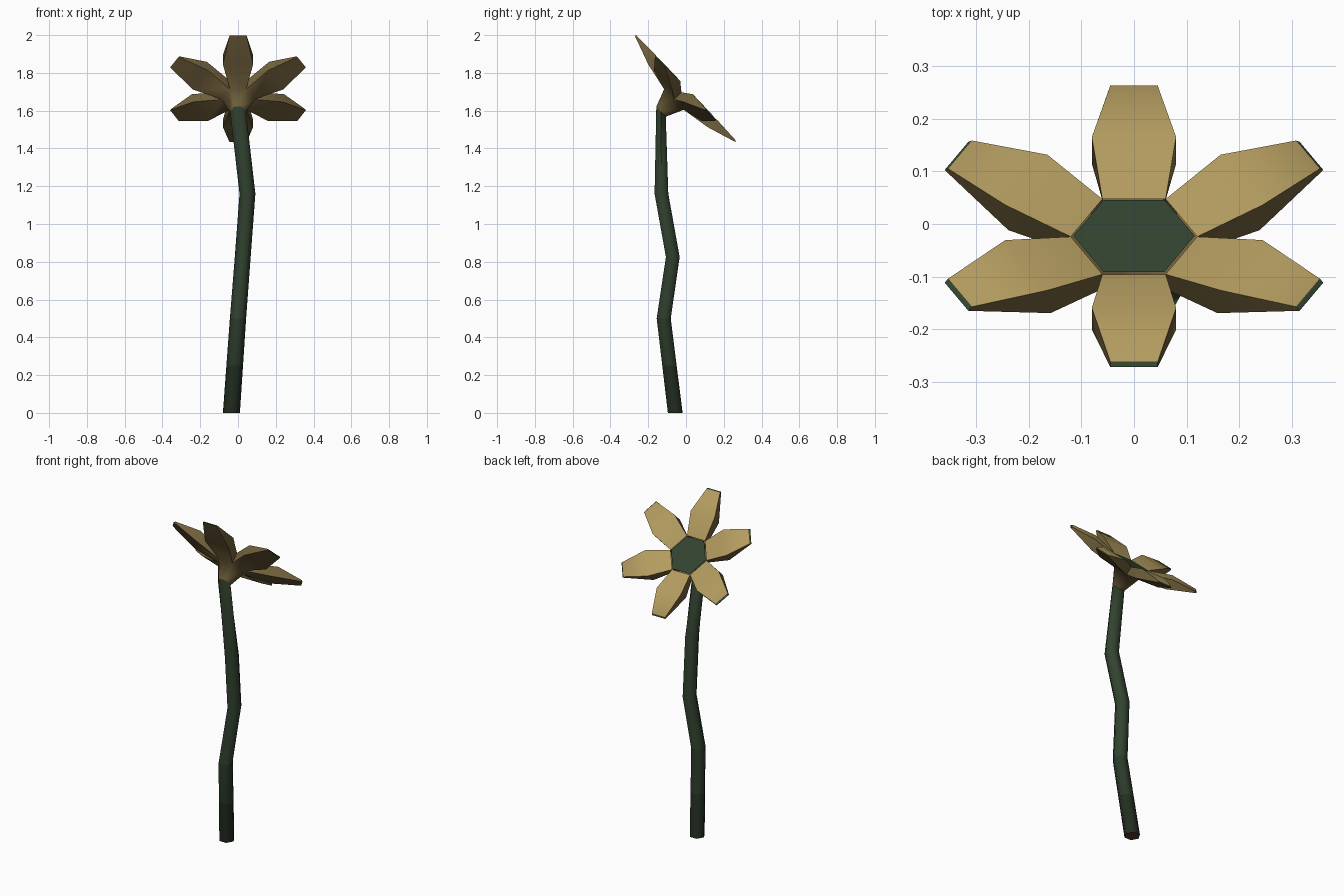
import bpy, bmesh, math
from mathutils import Vector

if "Cube" in bpy.data.objects:
    bpy.data.objects.remove(bpy.data.objects["Cube"])


def material(name, rgb):
    m = bpy.data.materials.new(name)
    m.diffuse_color = (*rgb, 1)
    m.use_nodes = True
    m.node_tree.nodes["Principled BSDF"].inputs["Base Color"].default_value = m.diffuse_color
    return m


TAN = material("petal tan", (0.45, 0.33, 0.115))
BROWN = material("petal underside brown", (0.17, 0.12, 0.045))
GREEN = material("stem green", (0.032, 0.056, 0.029))
MID_GREEN = material("lower stem green", (0.024, 0.042, 0.022))
DARK_GREEN = material("stem base green", (0.016, 0.027, 0.015))
CUT = material("cut end brown", (0.09, 0.04, 0.022))

# Tilted frame of the bloom: across, down the slope, and out of the face
CENTRE = Vector((0, -0.024, 1.697))
ACROSS = Vector((1, 0, 0))
SLOPE = Vector((0, 0.687, -0.726))
NORMAL = Vector((0, 0.726, 0.687))
APO = math.cos(math.pi / 6)


def bloom_point(a, r, side, n):
    """Point at distance r along direction a, shifted sideways, raised by n."""
    u = r * math.cos(a) - side * math.sin(a)
    v = r * math.sin(a) + side * math.cos(a)
    return CENTRE + ACROSS * u + SLOPE * v + NORMAL * n


def bloom_ring(radius, n):
    return [bloom_point(math.radians(60 * i), radius, 0, n) for i in range(6)]


def finish(name, bm, mats, angle):
    bmesh.ops.remove_doubles(bm, verts=bm.verts, dist=0.0005)
    bmesh.ops.recalc_face_normals(bm, faces=bm.faces)
    me = bpy.data.meshes.new(name)
    bm.to_mesh(me)
    bm.free()
    ob = bpy.data.objects.new(name, me)
    bpy.context.collection.objects.link(ob)
    for m in mats:
        me.materials.append(m)
    bpy.ops.object.select_all(action='DESELECT')
    ob.select_set(True)
    bpy.context.view_layer.objects.active = ob
    bpy.ops.object.shade_smooth_by_angle(angle=math.radians(angle))
    return ob


def loft(bm, rings, colour=lambda row, i: 0):
    """Join closed rings of points with quads, coloured by row and side."""
    vs = [[bm.verts.new(p) for p in ring] for ring in rings]
    k = len(rings[0])
    for row, (a, b) in enumerate(zip(vs, vs[1:])):
        for i in range(k):
            j = (i + 1) % k
            f = bm.faces.new((a[i], a[j], b[j], b[i]))
            f.material_index = colour(row, i)
    return vs


# Stem: bent six-sided tube, darker at the foot, top ring follows the bloom tilt
STEM_R, STEM_N = 0.042, -0.149
path = [(-0.035, -0.057, 0.0, 0.045), (-0.0175, -0.0875, 0.25, 0.044),
        (0.0, -0.118, 0.5, 0.043),
        (0.025, -0.07, 0.825, 0.042), (0.05, -0.13, 1.16, 0.042)]
rings = [[Vector((x + r * math.cos(i * math.pi / 3),
                  y + r * math.sin(i * math.pi / 3), z)) for i in range(6)]
         for x, y, z, r in path]
rings.append(bloom_ring(STEM_R, STEM_N))
bm = bmesh.new()
vs = loft(bm, rings, lambda row, i: (2, 1, 0, 0, 0)[row])
bm.faces.new(vs[0]).material_index = 3
bm.faces.new(vs[-1])
finish("stem", bm, [GREEN, MID_GREEN, DARK_GREEN, CUT], 62)

# Calyx: cone from the stem up to the petal roots
TOP_R, LOW_R, LOW_N = 0.12, 0.087, -0.055
bm = bmesh.new()
loft(bm, [bloom_ring(STEM_R, STEM_N), bloom_ring(LOW_R, LOW_N)], lambda row, i: 1)

# Petals: one on each side of the hexagon, thick in the middle, thin at the tip
# (top distance, top height, low distance, low height, top half width, low half width)
sections = [(TOP_R * APO, 0.0, LOW_R * APO, LOW_N, TOP_R / 2, LOW_R / 2),
            (0.236, 0.037, 0.229, -0.026, 0.08, 0.08),
            (0.381, 0.034, 0.389, 0.027, 0.045, 0.045)]
for i in range(6):
    a = math.radians(30 + 60 * i)
    vs = loft(bm, [[bloom_point(a, rt, -wt, nt), bloom_point(a, rt, wt, nt),
                    bloom_point(a, rl, wl, nl), bloom_point(a, rl, -wl, nl)]
                   for rt, nt, rl, nl, wt, wl in sections],
              lambda row, side: 0 if side == 0 else 1)
    bm.faces.new(vs[-1]).material_index = 2
finish("petals", bm, [TAN, BROWN, GREEN], 65)

# Flower centre: flat hexagon closing the bloom
bm = bmesh.new()
bm.faces.new([bm.verts.new(p) for p in reversed(bloom_ring(0.115, 0.002))])
ob = finish("flower_centre", bm, [GREEN], 30)
if ob.data.polygons[0].normal.dot(NORMAL) < 0:
    ob.data.flip_normals()
